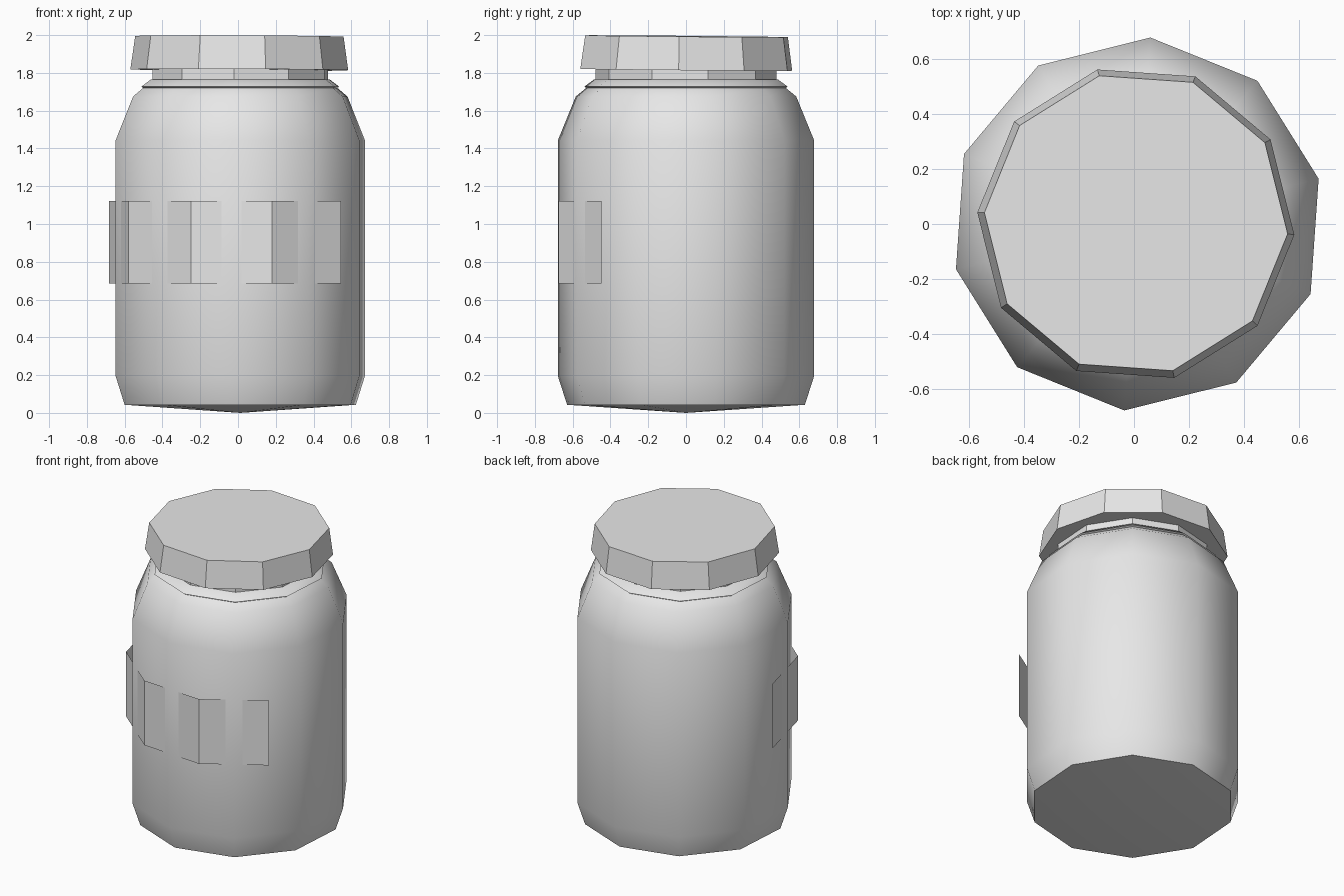
import bpy, bmesh, math

if "Cube" in bpy.data.objects:
    bpy.data.objects.remove(bpy.data.objects["Cube"])

SIDES = 10
CX = 0.012            # axis offset of the jar
PHASE = 14            # corner angle of the jar body, degrees

glass = bpy.data.materials.new("light_grey")
glass.diffuse_color = (0.8, 0.8, 0.8, 1)
glass.use_nodes = True
glass.node_tree.nodes["Principled BSDF"].inputs["Base Color"].default_value = glass.diffuse_color


def ring_point(radius, degrees, z, cx=CX):
    a = math.radians(degrees)
    return (cx + radius * math.cos(a), radius * math.sin(a), z)


def finish(name, bm):
    mesh = bpy.data.meshes.new(name)
    bm.to_mesh(mesh)
    bm.free()
    mesh.materials.append(glass)
    obj = bpy.data.objects.new(name, mesh)
    bpy.context.collection.objects.link(obj)
    return obj


def lathe(name, profile, phase, bottom_tip=None, cx=CX):
    """Spin (radius, z) pairs into a ten-sided closed solid."""
    bm = bmesh.new()
    rings = [[bm.verts.new(ring_point(r, phase + 360 / SIDES * i, z, cx))
              for i in range(SIDES)] for r, z in profile]
    for low, high in zip(rings, rings[1:]):
        for i in range(SIDES):
            j = (i + 1) % SIDES
            bm.faces.new((low[i], low[j], high[j], high[i]))
    bm.faces.new(rings[-1])
    if bottom_tip is None:
        bm.faces.new(rings[0][::-1])
    else:
        tip = bm.verts.new((cx, 0, bottom_tip))
        for i in range(SIDES):
            bm.faces.new((rings[0][(i + 1) % SIDES], rings[0][i], tip))
    return finish(name, bm)


def smooth(obj, degrees):
    bpy.ops.object.select_all(action='DESELECT')
    obj.select_set(True)
    bpy.context.view_layer.objects.active = obj
    bpy.ops.object.shade_smooth_by_angle(angle=math.radians(degrees))


# Jar body with tapered foot, shoulder and slightly pointed underside
body = lathe("jar_body", [(0.631, 0.043), (0.68, 0.195), (0.68, 1.443),
                          (0.585, 1.675), (0.53, 1.72)], PHASE, bottom_tip=0.0)
smooth(body, 40)

# Sloping collar resting on the shoulder
collar = lathe("collar", [(0.525, 1.718), (0.54, 1.727), (0.487, 1.766)], PHASE)
smooth(collar, 40)

# Faceted neck under the lid
lathe("neck", [(0.48, 1.75), (0.48, 1.90)], PHASE)

# Lid, turned relative to the body and very slightly tilted
lid = lathe("lid", [(0.578, -0.089), (0.553, 0.089)], -4, cx=0)
lid.location = (0.007, 0.002, 1.905)
lid.rotation_euler = (-0.009, 0.004, 0)

# Label sheet wrapped round the front left, its corners standing off the body
bm = bmesh.new()
angles = [-184 + 36 * i for i in range(5)]
columns = [[bm.verts.new(ring_point(0.697, a, z)) for z in (0.685, 1.123)]
           for a in angles]
for left, right in zip(columns, columns[1:]):
    bm.faces.new((left[0], right[0], right[1], left[1]))
finish("label", bm)
